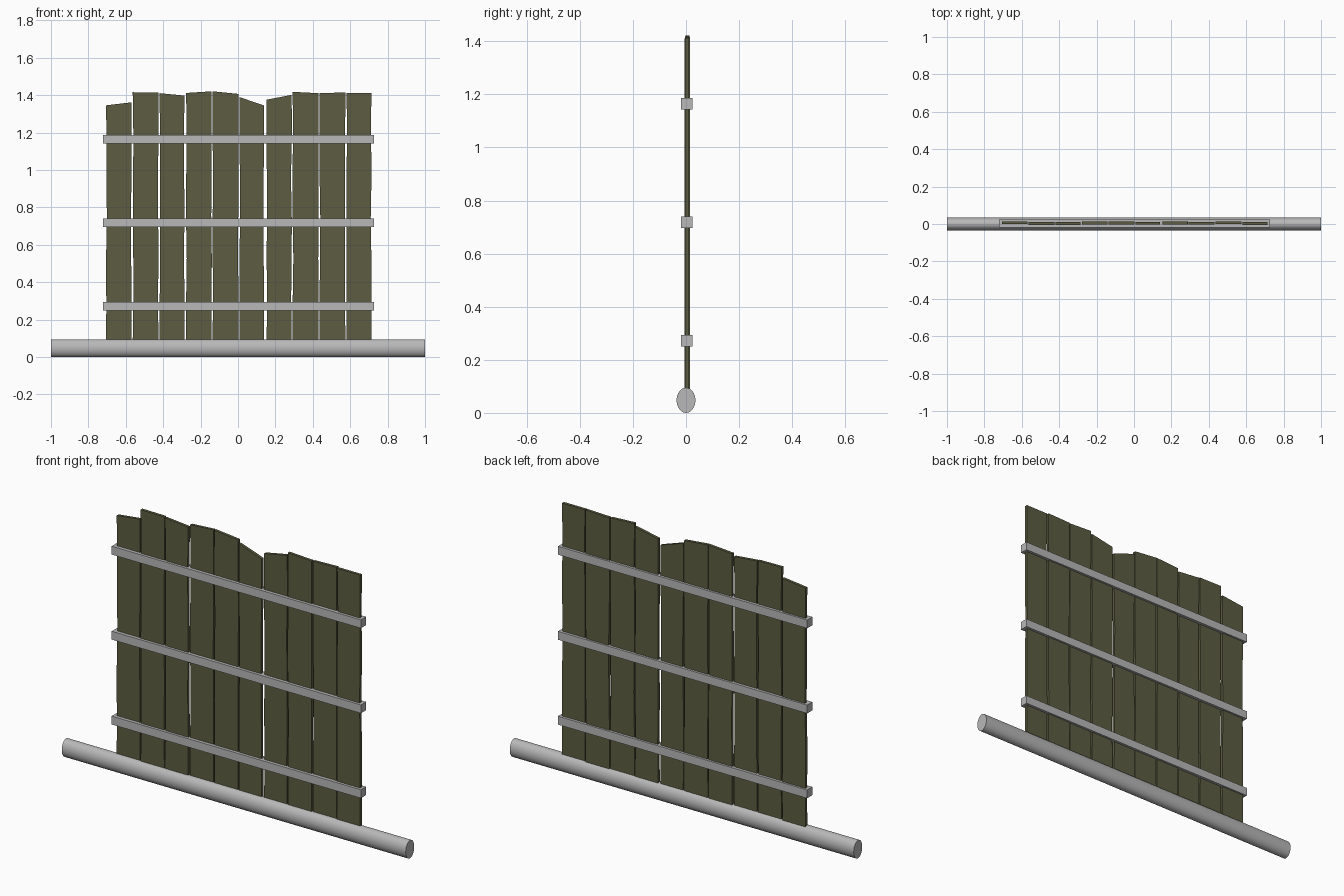
import bpy, bmesh, math, random

if "Cube" in bpy.data.objects:
    bpy.data.objects.remove(bpy.data.objects["Cube"])
random.seed(4)


def material(name, rgb):
    m = bpy.data.materials.new(name)
    m.diffuse_color = (*rgb, 1)
    m.use_nodes = True
    m.node_tree.nodes["Principled BSDF"].inputs["Base Color"].default_value = m.diffuse_color
    return m


wood = material("olive wood", (0.108, 0.108, 0.054))
grey = material("light grey", (0.48, 0.48, 0.48))


def add_object(name, bm, mat):
    bmesh.ops.recalc_face_normals(bm, faces=bm.faces)
    me = bpy.data.meshes.new(name)
    bm.to_mesh(me)
    bm.free()
    me.materials.append(mat)
    ob = bpy.data.objects.new(name, me)
    bpy.context.collection.objects.link(ob)
    return ob


def board(name, x0, x1, zl, zr, yc):
    """Rough plank: stacked sections with slightly wandering edges."""
    bm = bmesh.new()
    rows, half, bottom = 6, 0.0075, 0.085
    rings = []
    for i in range(rows + 1):
        t = i / rows
        wob = 0.004 if 0 < i < rows else 0.0
        xa = x0 + random.uniform(-0.3, 1) * wob
        xb = x1 - random.uniform(-0.3, 1) * wob
        za, zb = bottom + (zl - bottom) * t, bottom + (zr - bottom) * t
        rings.append([bm.verts.new(p) for p in (
            (xa, yc - half, za), (xb, yc - half, zb),
            (xb, yc + half, zb), (xa, yc + half, za))])
    for a, b in zip(rings, rings[1:]):
        for k in range(4):
            n = (k + 1) % 4
            bm.faces.new((a[k], a[n], b[n], b[k]))
    bm.faces.new(rings[0])
    bm.faces.new(rings[-1])
    add_object(name, bm, wood)


# Planks: left x, right x, top-left z, top-right z, y centre
planks = [
    (-0.705, -0.570, 1.346, 1.362, 0.007),
    (-0.563, -0.425, 1.416, 1.414, 0.003),
    (-0.420, -0.286, 1.411, 1.398, 0.002),
    (-0.277, -0.141, 1.412, 1.421, 0.006),
    (-0.136, 0.003, 1.421, 1.407, 0.005),
    (0.008, 0.140, 1.390, 1.345, 0.004),
    (0.153, 0.287, 1.376, 1.402, 0.006),
    (0.292, 0.430, 1.418, 1.411, 0.004),
    (0.436, 0.574, 1.411, 1.415, 0.007),
    (0.580, 0.713, 1.413, 1.413, 0.003),
]
for i, p in enumerate(planks):
    board(f"plank_{i + 1}", *p)

# Horizontal rails wrapping the planks
for name, z in (("lower_rail", 0.272), ("middle_rail", 0.718), ("upper_rail", 1.165)):
    bm = bmesh.new()
    bmesh.ops.create_cube(bm, size=1)
    bmesh.ops.scale(bm, vec=(1.449, 0.043, 0.044), verts=bm.verts)
    bmesh.ops.translate(bm, vec=(0.003, 0.003, z), verts=bm.verts)
    add_object(name, bm, grey)

# Oval base pole lying along x
bpy.ops.mesh.primitive_cylinder_add(vertices=32, radius=1, depth=2,
                                    rotation=(0, math.pi / 2, 0))
pole = bpy.context.object
pole.name = "base_pole"
bpy.ops.object.transform_apply(location=False, rotation=True, scale=False)
pole.scale = (1, 0.0355, 0.0475)
pole.location = (0, 0, 0.0475)
bpy.ops.object.transform_apply(location=True, rotation=False, scale=True)
pole.data.materials.append(grey)
bpy.ops.object.shade_smooth_by_angle(angle=math.radians(30))
